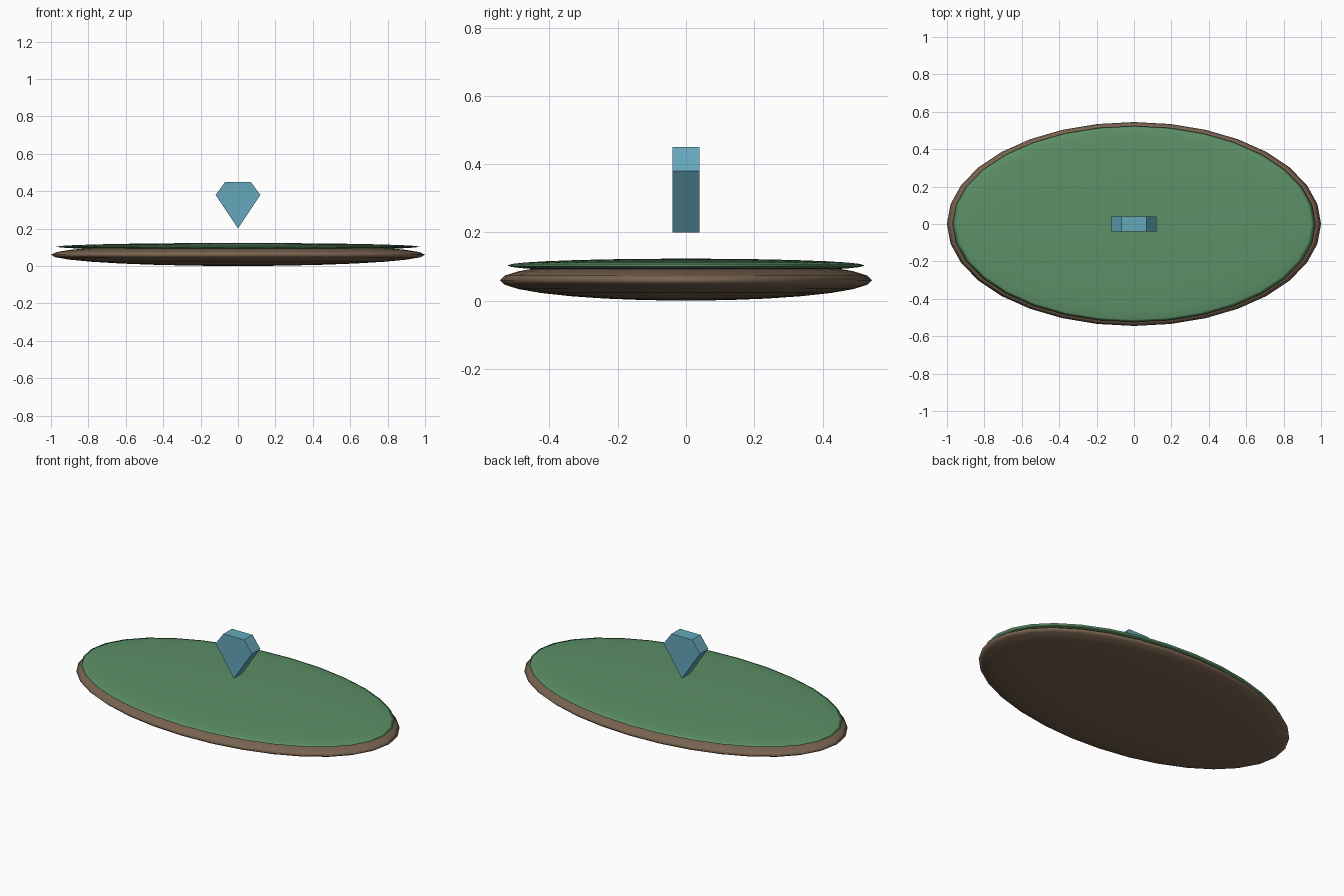
import bpy, bmesh

if "Cube" in bpy.data.objects:
    bpy.data.objects.remove(bpy.data.objects["Cube"])


def material(name, color):
    m = bpy.data.materials.new(name)
    m.diffuse_color = (*color, 1)
    m.use_nodes = True
    m.node_tree.nodes["Principled BSDF"].inputs["Base Color"].default_value = m.diffuse_color
    return m


def add_object(name, bm, mat):
    bmesh.ops.recalc_face_normals(bm, faces=bm.faces)
    mesh = bpy.data.meshes.new(name)
    bm.to_mesh(mesh)
    bm.free()
    mesh.materials.append(mat)
    obj = bpy.data.objects.new(name, mesh)
    bpy.context.collection.objects.link(obj)
    return obj


def flat_ellipsoid(name, radii, z, mat):
    bm = bmesh.new()
    bmesh.ops.create_uvsphere(bm, u_segments=32, v_segments=14, radius=1)
    bmesh.ops.scale(bm, vec=radii, verts=bm.verts)
    bmesh.ops.translate(bm, vec=(0, 0, z), verts=bm.verts)
    for f in bm.faces:
        f.smooth = True
    return add_object(name, bm, mat)


earth = material("earth brown", (0.19, 0.125, 0.08))
grass = material("grass green", (0.107, 0.28, 0.135))
crystal = material("crystal blue", (0.13, 0.39, 0.50))

# Island: earth disc with a thinner grass disc on top
flat_ellipsoid("earth_base", (1.0, 0.545, 0.06), 0.06, earth)
flat_ellipsoid("grass_top", (0.97, 0.524, 0.02), 0.103, grass)

# Floating gem: five-sided profile extruded front to back
profile = [(-0.068, 0.45), (0.068, 0.45), (0.12, 0.38), (0, 0.20), (-0.12, 0.38)]
bm = bmesh.new()
face = bm.faces.new([bm.verts.new((x, -0.04, z)) for x, z in profile])
ext = bmesh.ops.extrude_face_region(bm, geom=[face])
bmesh.ops.translate(bm, vec=(0, 0.08, 0),
                    verts=[v for v in ext["geom"] if isinstance(v, bmesh.types.BMVert)])
add_object("floating_gem", bm, crystal)
